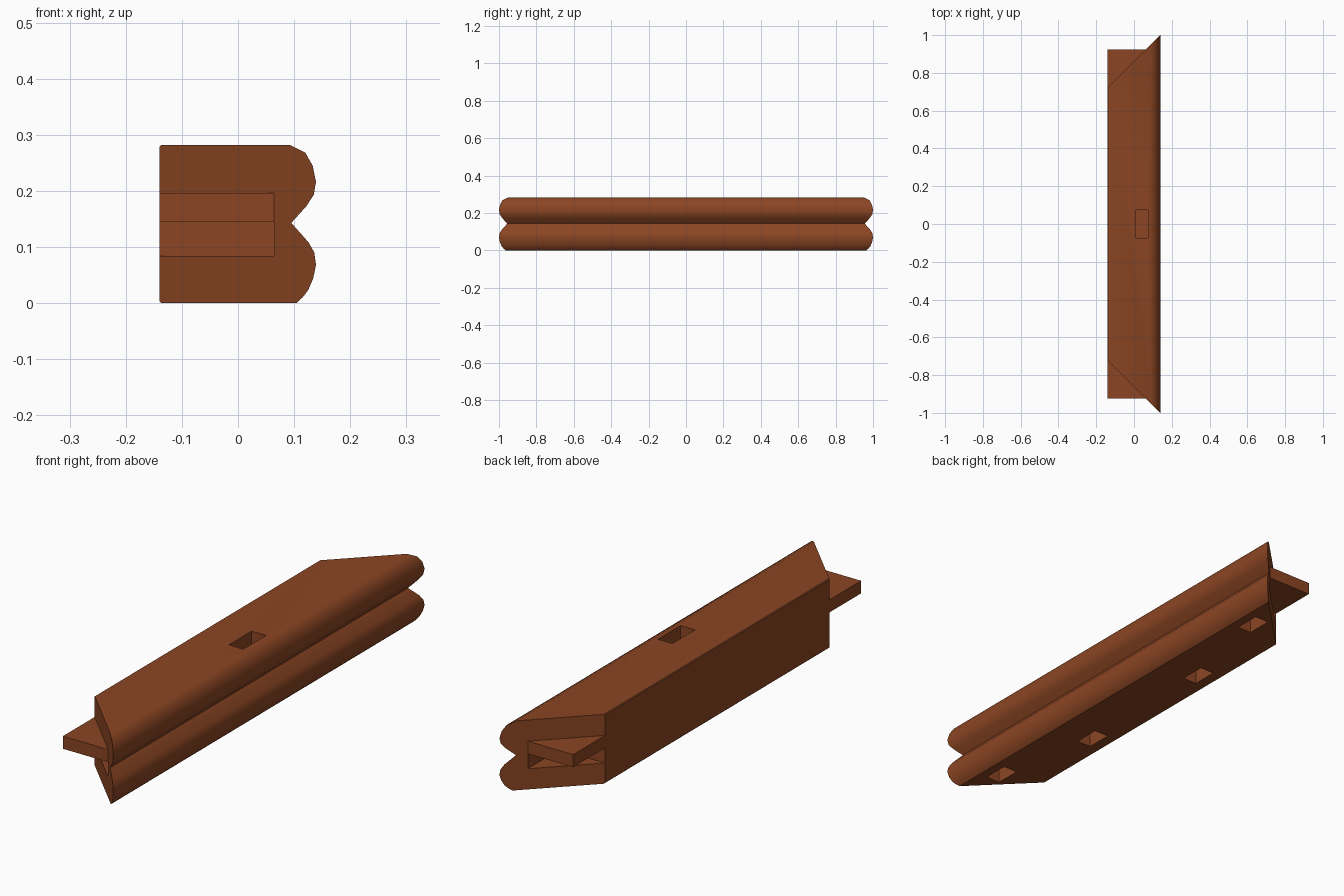
import bpy, bmesh

if "Cube" in bpy.data.objects:
    bpy.data.objects.remove(bpy.data.objects["Cube"])

wood = bpy.data.materials.new("brown wood")
wood.diffuse_color = (0.258, 0.06, 0.0168, 1)
wood.use_nodes = True
wood.node_tree.nodes["Principled BSDF"].inputs["Base Color"].default_value = wood.diffuse_color


def make_object(name, bm):
    bmesh.ops.recalc_face_normals(bm, faces=bm.faces)
    me = bpy.data.meshes.new(name)
    bm.to_mesh(me)
    bm.free()
    me.materials.append(wood)
    ob = bpy.data.objects.new(name, me)
    bpy.context.collection.objects.link(ob)
    return ob


def loft(bm, a, b):
    """Closed solid between two matching loops of points."""
    va = [bm.verts.new(p) for p in a]
    vb = [bm.verts.new(p) for p in b]
    n = len(va)
    bm.faces.new(va)
    bm.faces.new(vb[::-1])
    for i in range(n):
        j = (i + 1) % n
        bm.faces.new((va[i], vb[i], vb[j], va[j]))


def box(bm, x0, x1, y0, y1, z0, z1):
    outline = [(x0, y0), (x1, y0), (x1, y1), (x0, y1)]
    loft(bm, [(x, y, z0) for x, y in outline], [(x, y, z1) for x, y in outline])


def smooth(ob):
    bpy.ops.object.select_all(action='DESELECT')
    ob.select_set(True)
    bpy.context.view_layer.objects.active = ob
    bpy.ops.object.shade_smooth_by_angle(angle=0.6)


# Beam: flat back, two rounded lobes in front, 45 degree mitred ends
profile = [(-0.137, 0), (0.104, 0), (0.115, 0.01), (0.125, 0.023), (0.134, 0.044),
           (0.139, 0.068), (0.136, 0.09), (0.126, 0.108), (0.095, 0.143),
           (0.122, 0.173), (0.135, 0.193), (0.139, 0.216), (0.133, 0.245),
           (0.12, 0.268), (0.092, 0.282), (-0.137, 0.282), (-0.14, 0.279), (-0.14, 0.003)]
bm = bmesh.new()
loft(bm, [(x, -0.861 - x, z) for x, z in profile],
     [(x, 0.861 + x, z) for x, z in profile])
beam = make_object("mitred_beam", bm)

# Cutters: end slots, one top peg hole, four bottom peg holes
bm = bmesh.new()
box(bm, 0.01, 0.075, -0.073, 0.073, 0.21, 0.32)
for s in (-1, 1):
    y0, y1 = sorted((0.721 * s, 1.1 * s))
    box(bm, -0.2, 0.064, y0, y1, 0.084, 0.145)
    for x, y in ((0.035, 0.785), (-0.06, 0.33)):
        box(bm, x - 0.032, x + 0.032, y * s - 0.054, y * s + 0.054, -0.04, 0.07)
cutter = make_object("hole_cutter", bm)
cutter.hide_render = True
mod = beam.modifiers.new("holes", 'BOOLEAN')
mod.operation = 'DIFFERENCE'
mod.solver = 'EXACT'
mod.object = cutter
bpy.context.view_layer.objects.active = beam
bpy.ops.object.modifier_apply(modifier=mod.name)
bpy.data.objects.remove(cutter)
smooth(beam)

# Triangular tenons standing out of each mitre
for name, s in (("front_tenon", -1), ("back_tenon", 1)):
    tri = [(-0.14, 0.721), (0.064, 0.925), (-0.14, 0.925)]
    bm = bmesh.new()
    loft(bm, [(x, y * s, 0.145) for x, y in tri], [(x, y * s, 0.196) for x, y in tri])
    make_object(name, bm)
